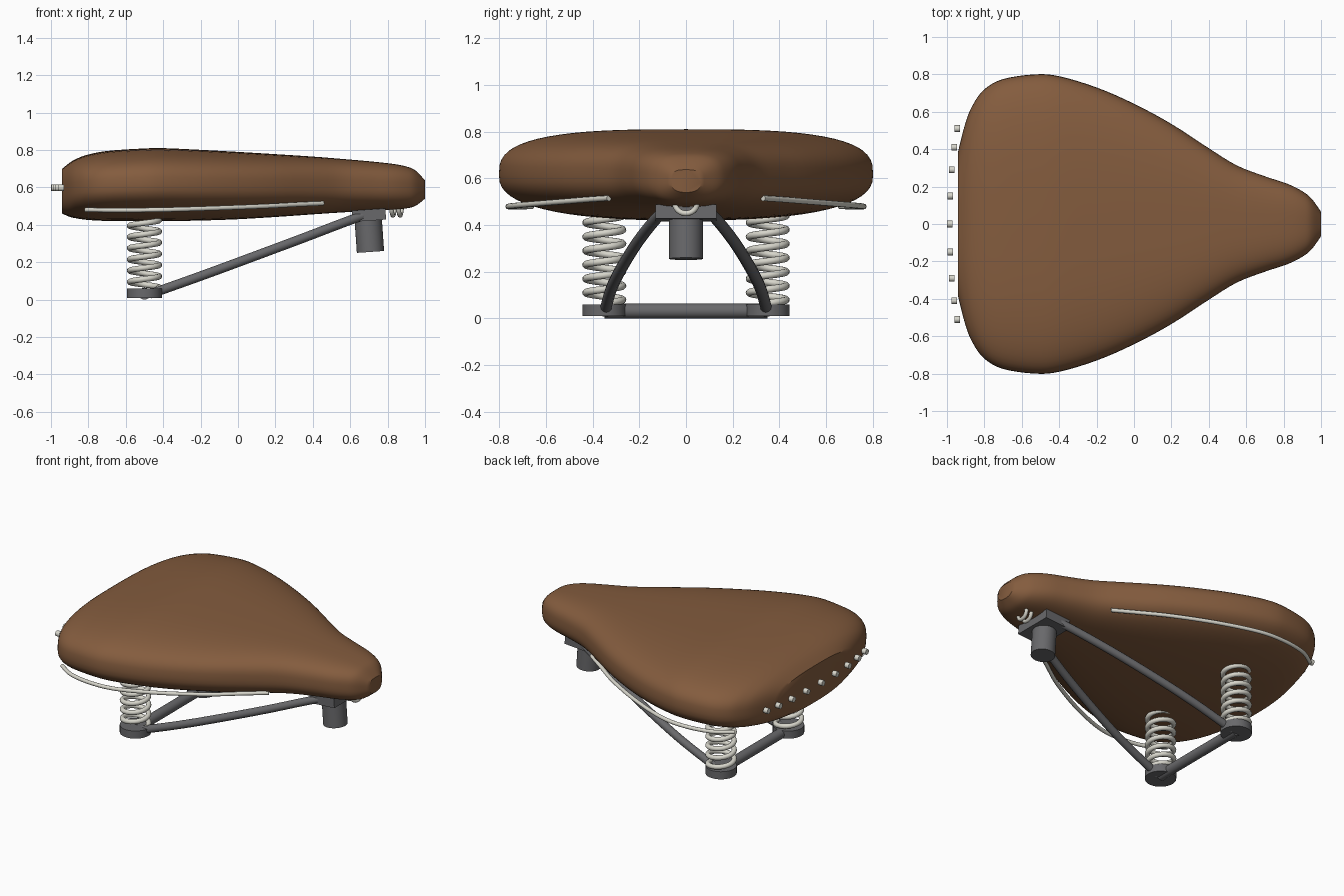
import bpy, bmesh, math
from mathutils import Vector

if "Cube" in bpy.data.objects:
    bpy.data.objects.remove(bpy.data.objects["Cube"])


def material(name, rgb):
    m = bpy.data.materials.new(name)
    m.diffuse_color = (*rgb, 1)
    m.use_nodes = True
    m.node_tree.nodes["Principled BSDF"].inputs["Base Color"].default_value = m.diffuse_color
    return m


LEATHER = material("brown leather", (0.23, 0.107, 0.048))
STEEL = material("dark steel", (0.14, 0.14, 0.147))
CHROME = material("bright chrome", (0.68, 0.67, 0.60))


def finish(obj, name, mat, angle=40):
    obj.name = name
    obj.data.materials.clear()
    obj.data.materials.append(mat)
    bpy.ops.object.select_all(action='DESELECT')
    obj.select_set(True)
    bpy.context.view_layer.objects.active = obj
    bpy.ops.object.shade_smooth_by_angle(angle=math.radians(angle))
    return obj


def spline(points, steps):
    """Smooth curve through points of any dimension."""
    out = []
    for i in range(len(points) - 1):
        p0 = points[max(i - 1, 0)]
        p1, p2 = points[i], points[i + 1]
        p3 = points[min(i + 2, len(points) - 1)]
        for s in range(steps):
            t = s / steps
            out.append(tuple(
                b + 0.5 * t * (c - a + t * (2*a - 5*b + 4*c - d + t * (3*(b - c) + d - a)))
                for a, b, c, d in zip(p0, p1, p2, p3)))
    return out + [tuple(points[-1])]


def tube(name, points, radius, mat):
    cu = bpy.data.curves.new(name, 'CURVE')
    cu.dimensions = '3D'
    cu.bevel_depth = radius
    cu.bevel_resolution = 4
    cu.use_fill_caps = True
    sp = cu.splines.new('POLY')
    sp.points.add(len(points) - 1)
    for q, p in zip(sp.points, points):
        q.co = (*p, 1)
    obj = bpy.data.objects.new(name, cu)
    bpy.context.collection.objects.link(obj)
    bpy.ops.object.select_all(action='DESELECT')
    obj.select_set(True)
    bpy.context.view_layer.objects.active = obj
    bpy.ops.object.convert(target='MESH')
    return finish(bpy.context.object, name, mat)


def cylinder(name, loc, radius, depth, mat, rot=(0, 0, 0), sides=32):
    bpy.ops.mesh.primitive_cylinder_add(vertices=sides, radius=radius, depth=depth,
                                        location=loc, rotation=rot)
    return finish(bpy.context.object, name, mat)


# Seat: lofted rounded cross-sections (x, half width, top z, bottom z)
STATIONS = [
    (-0.94, 0.39, 0.70, 0.46), (-0.90, 0.545, 0.732, 0.443), (-0.86, 0.64, 0.755, 0.434),
    (-0.80, 0.72, 0.776, 0.426), (-0.70, 0.775, 0.795, 0.421), (-0.53, 0.80, 0.807, 0.42),
    (-0.40, 0.79, 0.81, 0.42), (-0.20, 0.73, 0.801, 0.423), (0.0, 0.643, 0.79, 0.43),
    (0.20, 0.535, 0.778, 0.442), (0.40, 0.405, 0.765, 0.456), (0.55, 0.313, 0.753, 0.466),
    (0.70, 0.255, 0.74, 0.474), (0.82, 0.215, 0.727, 0.48), (0.90, 0.175, 0.712, 0.488),
    (0.95, 0.135, 0.69, 0.502), (1.0, 0.065, 0.637, 0.54)]
SIDES = 64
bm = bmesh.new()
rings = []
for x, w, top, bot in spline(STATIONS, 4):
    mid, half = (top + bot) / 2, (top - bot) / 2
    ring = []
    for k in range(SIDES):
        a = 2 * math.pi * k / SIDES
        c, s = math.cos(a), math.sin(a)
        n = 2 / (3.0 if s > 0 else 2.5)
        ring.append(bm.verts.new((x, w * math.copysign(abs(c) ** n, c),
                                  mid + half * math.copysign(abs(s) ** n, s))))
    rings.append(ring)
for a, b in zip(rings, rings[1:]):
    for k in range(SIDES):
        j = (k + 1) % SIDES
        bm.faces.new((a[k], a[j], b[j], b[k]))
bm.faces.new(rings[0])
bm.faces.new(rings[-1])
bmesh.ops.recalc_face_normals(bm, faces=bm.faces)
me = bpy.data.meshes.new("seat")
bm.to_mesh(me)
bm.free()
seat = bpy.data.objects.new("seat", me)
bpy.context.collection.objects.link(seat)
finish(seat, "seat", LEATHER, 35)

# Rivets along the back edge
for i, (y, x) in enumerate([(0, -0.985), (0.15, -0.982), (0.29, -0.975),
                            (0.41, -0.962), (0.51, -0.945)]):
    for s in ((1,) if y == 0 else (1, -1)):
        cylinder(f"rivet_{i}_{'left' if s > 0 else 'right'}", (x, s * y, 0.598),
                 0.018, 0.03, CHROME, (0, math.pi / 2, 0), 16)

# Mirrored undercarriage
for s, side in ((1, "left"), (-1, "right")):
    # Coil spring and its base cup
    turns, z0, z1 = 6.5, 0.065, 0.455
    n = int(turns * 24)
    tube(f"spring_{side}",
         [(-0.5 + 0.079 * math.cos(2 * math.pi * turns * i / n),
           s * 0.35 + 0.079 * math.sin(2 * math.pi * turns * i / n),
           z0 + (z1 - z0) * i / n) for i in range(n + 1)], 0.0155, CHROME)
    cylinder(f"spring_cup_{side}", (-0.5, s * 0.35, 0.035), 0.094, 0.05, STEEL)
    # Frame rail from the cup to the nose clamp
    rail = [(-0.47, 0.347, 0.03), (-0.2, 0.32, 0.126), (0.05, 0.275, 0.218),
            (0.35, 0.205, 0.33), (0.6, 0.13, 0.425), (0.71, 0.09, 0.46)]
    tube(f"rail_{side}", [(x, s * y, z) for x, y, z in spline(rail, 5)], 0.025, STEEL)
    # Trim wire following the skirt
    trim = [(-0.815, 0.66, 0.48), (-0.70, 0.73, 0.479), (-0.53, 0.76, 0.479),
            (-0.35, 0.745, 0.482), (-0.1, 0.655, 0.49), (0.15, 0.53, 0.50),
            (0.32, 0.42, 0.509), (0.455, 0.33, 0.515)]
    tube(f"trim_wire_{side}", [(x, s * y, z) for x, y, z in spline(trim, 6)], 0.012, CHROME)

# Rear cross tube
cylinder("cross_tube", (-0.5, 0, 0.032), 0.032, 0.70, STEEL, (math.pi / 2, 0, 0))

# Nose clamp and seat post socket, tilted slightly
TILT = math.radians(-4)
bpy.ops.mesh.primitive_cube_add(size=1, location=(0.70, 0, 0.452), rotation=(0, TILT, 0))
bpy.context.object.scale = (0.18, 0.26, 0.06)
finish(bpy.context.object, "nose_clamp", STEEL)
cylinder("post_socket", (0.702, 0, 0.345), 0.073, 0.18, STEEL, (0, TILT, 0))

# Small tension coil under the nose
tube("nose_coil", [(0.80 + 0.095 * i / 60,
                    0.047 * math.cos(2 * math.pi * i / 24),
                    0.492 + 0.042 * math.sin(2 * math.pi * i / 24)) for i in range(61)],
     0.012, CHROME)
